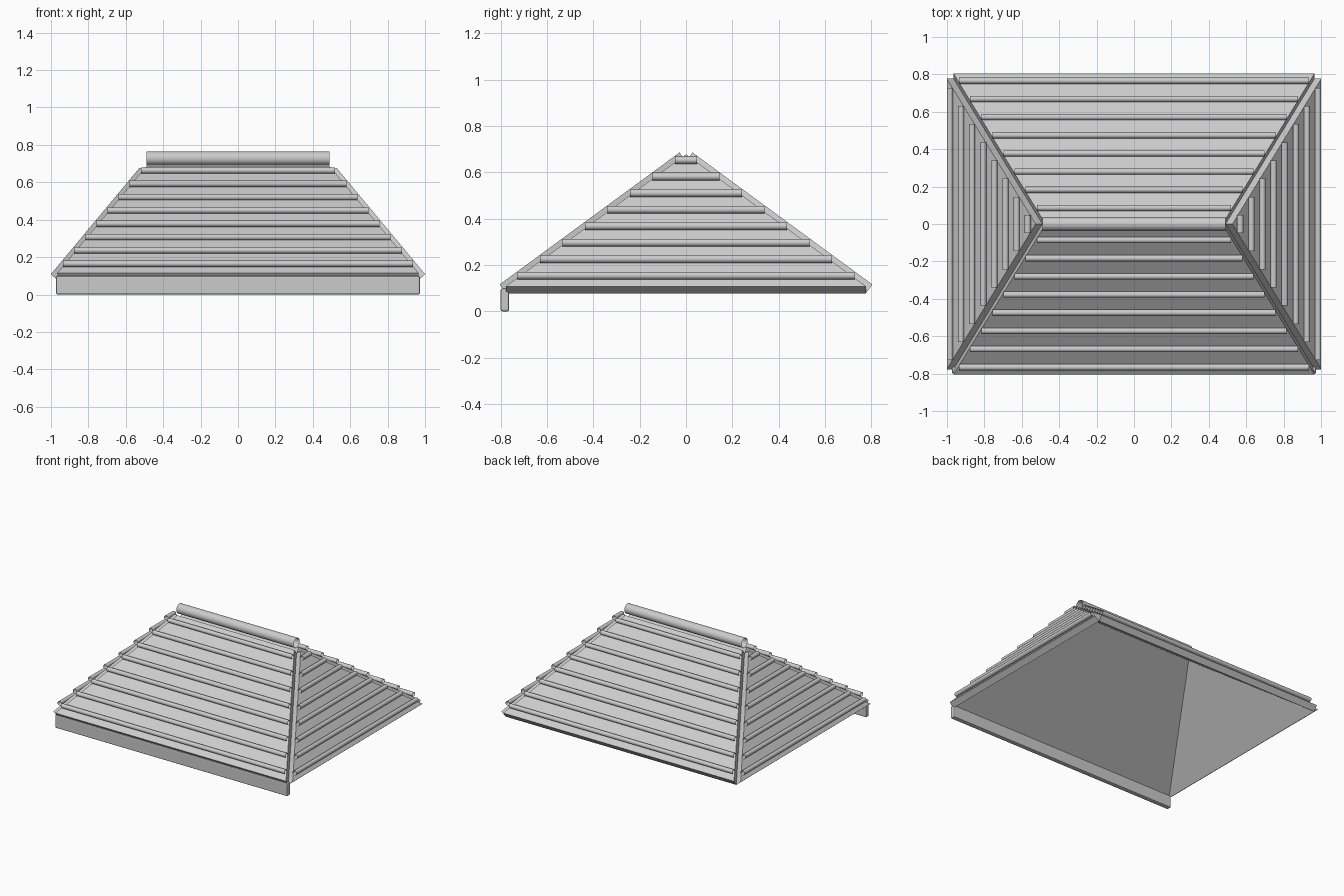
import bpy, bmesh, math
from mathutils import Vector, Matrix

if "Cube" in bpy.data.objects:
    bpy.data.objects.remove(bpy.data.objects["Cube"])

W, D, R = 0.965, 0.777, 0.49      # eave half width, half depth, ridge half length
Z0, Z1 = 0.078, 0.648             # underside heights at eave and ridge
T, ROWS, BR = 0.047, 8, 0.0165    # slab thickness, batten rows, batten radius


def finish(bm, name):
    bmesh.ops.recalc_face_normals(bm, faces=bm.faces)
    me = bpy.data.meshes.new(name)
    bm.to_mesh(me)
    bm.free()
    ob = bpy.data.objects.new(name, me)
    bpy.context.collection.objects.link(ob)
    return ob


def tube(name, a, b, r, sides=12):
    # open-ended round tile between two points
    bm = bmesh.new()
    bmesh.ops.create_cone(bm, cap_ends=False, segments=sides, radius1=r, radius2=r,
                          depth=(b - a).length)
    rot = (b - a).to_track_quat('Z', 'Y').to_matrix().to_4x4()
    bm.transform(Matrix.Translation((a + b) / 2) @ rot)
    for f in bm.faces:
        f.smooth = True
    return finish(bm, name)


def slope(name, el, er, rl, rr):
    # slab: eave and ridge outline, thickened along its outward normal
    n = (er - el).cross((rl + rr) / 2 - el).normalized()
    if n.z < 0:
        n = -n
    outline = [el, er, rr] + ([rl] if (rl - rr).length > 1e-4 else [])
    bm = bmesh.new()
    face = bm.faces.new([bm.verts.new(p) for p in outline])
    ext = bmesh.ops.extrude_face_region(bm, geom=[face], use_keep_orig=True)
    top = [v for v in ext['geom'] if isinstance(v, bmesh.types.BMVert)]
    bmesh.ops.translate(bm, verts=top, vec=n * T)
    finish(bm, name + "_slope")
    # rows of battens resting on the slab
    for i in range(ROWS):
        t = (i + 0.5) / ROWS
        off = n * (T + BR)
        tube(f"{name}_batten_{i + 1}", el.lerp(rl, t) + off, er.lerp(rr, t) + off, BR)


# four roof slopes
ridge = {s: Vector((s * R, 0, Z1)) for s in (-1, 1)}
for s, long_name, short_name in ((-1, "front", "left"), (1, "back", "right")):
    slope(long_name, Vector((-W, s * D, Z0)), Vector((W, s * D, Z0)), ridge[-1], ridge[1])
    slope(short_name, Vector((s * W, -D, Z0)), Vector((s * W, D, Z0)), ridge[s], ridge[s])

# ridge tile
tube("ridge_cap", Vector((-R, 0, 0.728)), Vector((R, 0, 0.728)), 0.037, 16)

# front fascia board with rounded edges
bm = bmesh.new()
bmesh.ops.create_cube(bm, size=1)
bm.transform(Matrix.Translation((0, -0.782, 0.049)) @ Matrix.Diagonal((1.946, 0.037, 0.098, 1)))
fascia = finish(bm, "front_fascia")
bev = fascia.modifiers.new("bevel", 'BEVEL')
bev.width = 0.008
bev.segments = 2
